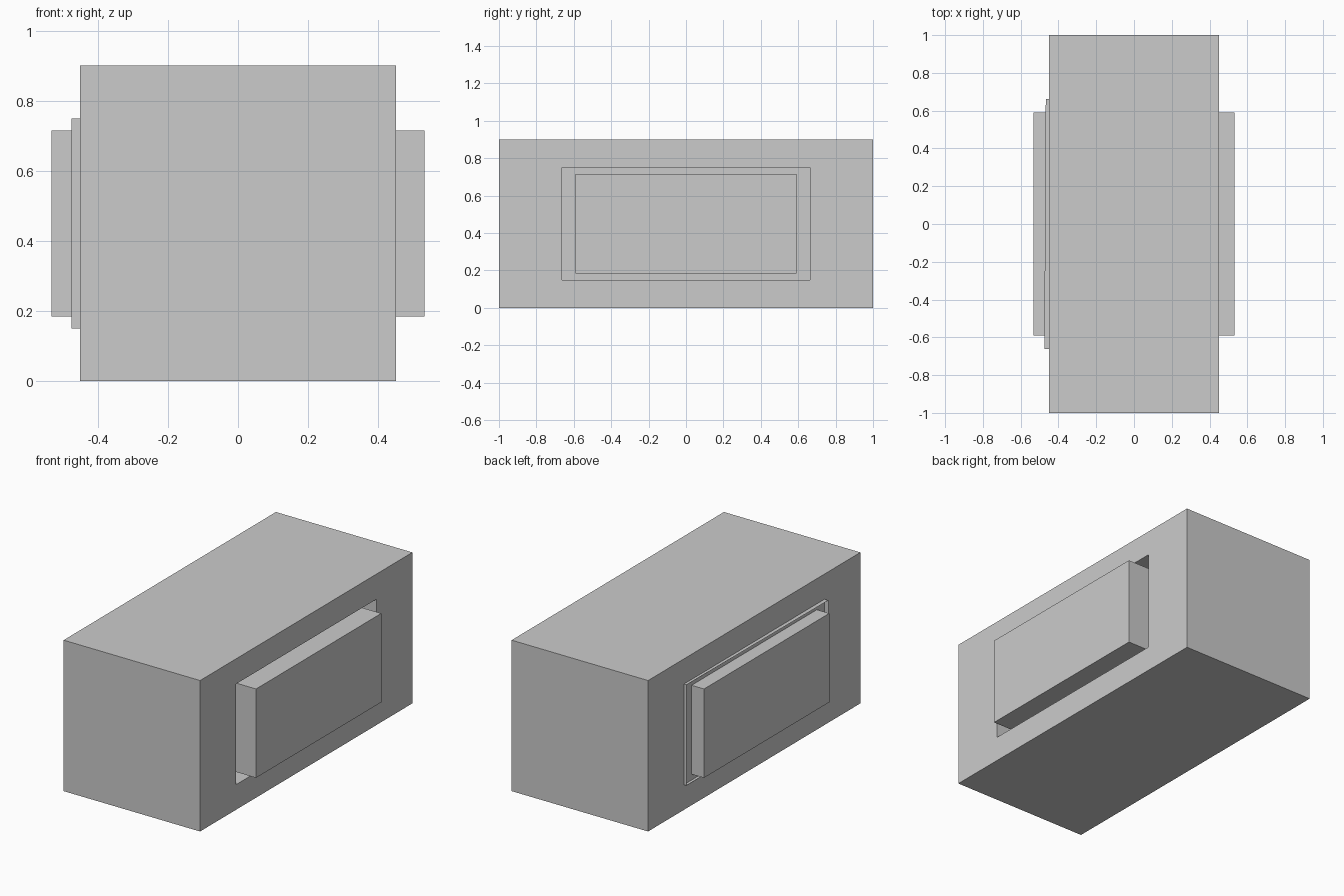
import bpy, bmesh

if "Cube" in bpy.data.objects:
    bpy.data.objects.remove(bpy.data.objects["Cube"])

ZC = 0.45  # height of the common centre axis


def ring_shell(name, rings, cap_start, cap_end):
    """Skin a chain of rectangles (x at -y end, x at +y end, half y, half z)."""
    bm = bmesh.new()
    loops = []
    for xf, xb, hy, hz in rings:
        loops.append([bm.verts.new(p) for p in (
            (xf, -hy, ZC - hz), (xb, hy, ZC - hz),
            (xb, hy, ZC + hz), (xf, -hy, ZC + hz))])
    for a, b in zip(loops, loops[1:]):
        for i in range(4):
            j = (i + 1) % 4
            bm.faces.new((a[i], a[j], b[j], b[i]))
    if cap_start:
        bm.faces.new(loops[0][::-1])
    if cap_end:
        bm.faces.new(loops[-1])
    bmesh.ops.recalc_face_normals(bm, faces=bm.faces)
    mesh = bpy.data.meshes.new(name)
    bm.to_mesh(mesh)
    bm.free()
    obj = bpy.data.objects.new(name, mesh)
    bpy.context.collection.objects.link(obj)
    return obj


def flat(x, hy, hz):
    return (x, x, hy, hz)


BODY, HOLE, PANEL = (1.0, 0.45), (0.663, 0.30), (0.59, 0.265)

# Block with a rectangular recess on its right side
ring_shell("body", [flat(-0.45, *BODY), flat(0.45, *BODY),
                    flat(0.45, *HOLE), flat(0.35, *HOLE)], True, True)

# Raised panels: the right one rises out of the recess
ring_shell("right_panel", [flat(0.35, *PANEL), flat(0.532, *PANEL)], False, True)
ring_shell("left_panel", [flat(-0.45, *PANEL), flat(-0.532, *PANEL)], False, True)

# Thin, slightly skewed lip around the left panel
ring_shell("left_lip", [flat(-0.45, *HOLE), (-0.475, -0.467, *HOLE)], False, False)
